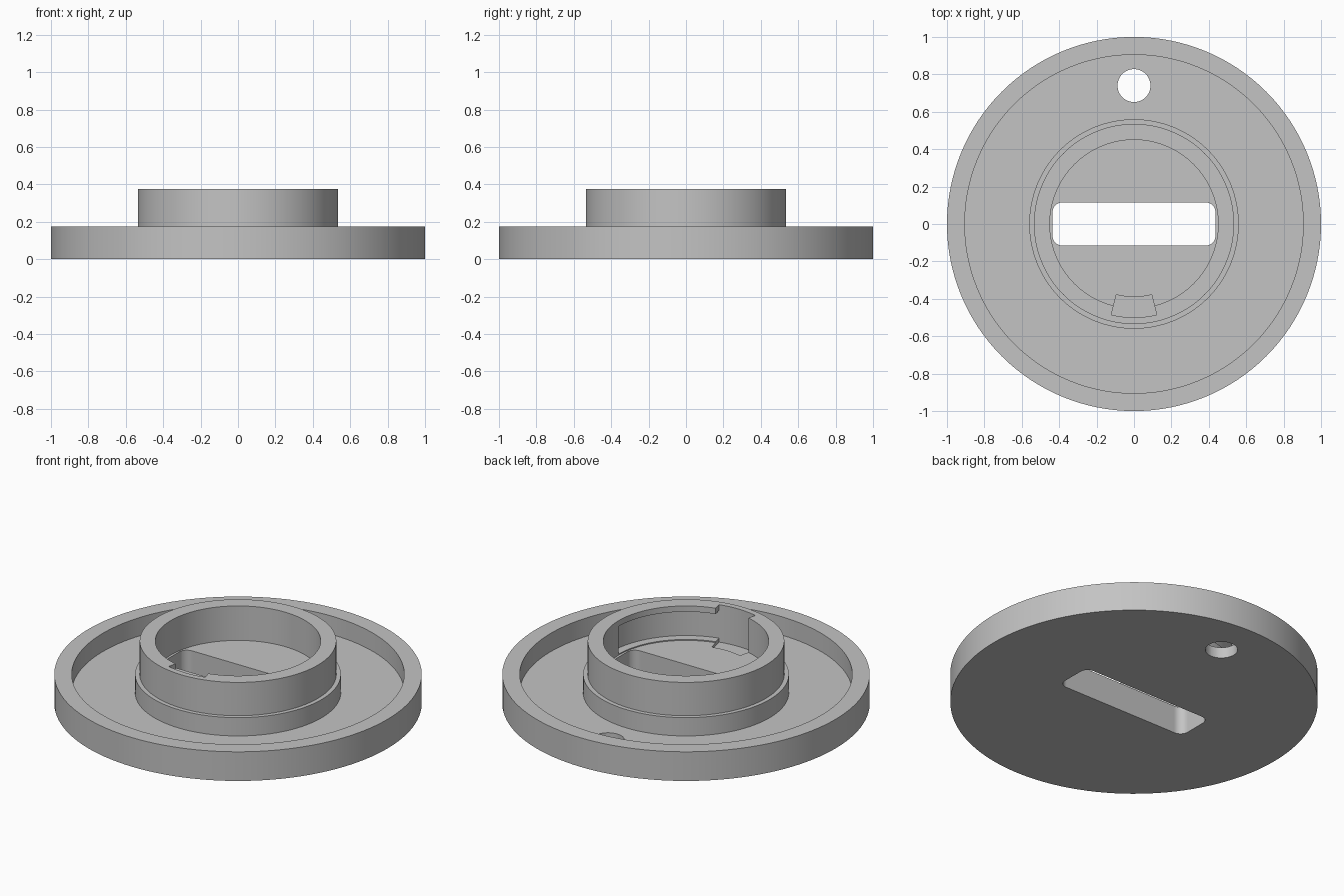
import bpy, bmesh
from math import sin, cos, pi, radians

if "Cube" in bpy.data.objects:
    bpy.data.objects.remove(bpy.data.objects["Cube"], do_unlink=True)

SEGMENTS = 128

grey = bpy.data.materials.new("plain_grey")
grey.use_nodes = True
colour = (0.55, 0.55, 0.55, 1)
grey.diffuse_color = colour
grey.node_tree.nodes["Principled BSDF"].inputs["Base Color"].default_value = colour


def add_object(name, bm):
    bmesh.ops.recalc_face_normals(bm, faces=bm.faces)
    mesh = bpy.data.meshes.new(name)
    bm.to_mesh(mesh)
    bm.free()
    mesh.materials.append(grey)
    obj = bpy.data.objects.new(name, mesh)
    bpy.context.collection.objects.link(obj)
    return obj


def lathe(name, profile):
    """Spin a closed (radius, height) profile around z."""
    bm = bmesh.new()
    verts = [bm.verts.new((r, 0, z)) for r, z in profile]
    edges = [bm.edges.new(pair) for pair in zip(verts, verts[1:])]
    bmesh.ops.spin(bm, geom=verts + edges, cent=(0, 0, 0), axis=(0, 0, 1),
                   angle=2 * pi, steps=SEGMENTS)
    bmesh.ops.remove_doubles(bm, verts=bm.verts, dist=0.0001)
    return add_object(name, bm)


def prism(name, outline, bottom, top):
    """Extrude a flat outline from bottom to top."""
    bm = bmesh.new()
    face = bm.faces.new([bm.verts.new((x, y, bottom)) for x, y in outline])
    new = bmesh.ops.extrude_face_region(bm, geom=[face])["geom"]
    bmesh.ops.translate(bm, vec=(0, 0, top - bottom),
                        verts=[v for v in new if isinstance(v, bmesh.types.BMVert)])
    return add_object(name, bm)


def arc(cx, cy, r, start, end, steps):
    angles = [radians(start + (end - start) * i / steps) for i in range(steps + 1)]
    return [(cx + r * cos(a), cy + r * sin(a)) for a in angles]


def sector(inner, outer, start, end, steps):
    return arc(0, 0, outer, start, end, steps) + arc(0, 0, inner, end, start, steps)


def rounded_rectangle(half_x, half_y, r):
    corners = [(1, 1), (-1, 1), (-1, -1), (1, -1)]
    points = []
    for i, (sx, sy) in enumerate(corners):
        points += arc(sx * (half_x - r), sy * (half_y - r), r, 90 * i, 90 * i + 90, 8)
    return points


# Dished round base with a stepped hollow collar
body = lathe("base_with_collar", [
    (0, 0), (1, 0), (1, 0.175), (0.905, 0.175), (0.905, 0.065),
    (0.56, 0.065), (0.56, 0.175), (0.535, 0.175), (0.535, 0.375),
    (0.45, 0.375), (0.45, 0.168), (0, 0.168)])

# Through slot, hanging hole, key notch and locking groove
cutters = [
    prism("slot_cutter", rounded_rectangle(0.435, 0.115, 0.05), -0.1, 0.3),
    prism("hole_cutter", arc(0, 0.74, 0.088, 0, 352.5, 47), -0.1, 0.3),
    prism("notch_cutter", sector(0.39, 0.5, -104, -76, 10), 0.15, 0.5),
    prism("groove_cutter", sector(0.41, 0.5, -90, 0, 32), 0.174, 0.34),
]
bpy.context.view_layer.objects.active = body
for cutter in cutters:
    cutter.hide_render = True
    cut = body.modifiers.new(cutter.name, "BOOLEAN")
    cut.operation = "DIFFERENCE"
    cut.solver = "EXACT"
    cut.object = cutter
    bpy.ops.object.modifier_apply(modifier=cut.name)
    bpy.data.objects.remove(cutter, do_unlink=True)

# Smooth round walls, sharp rims
bpy.ops.object.select_all(action="DESELECT")
body.select_set(True)
bpy.ops.object.shade_smooth_by_angle(angle=radians(30))
